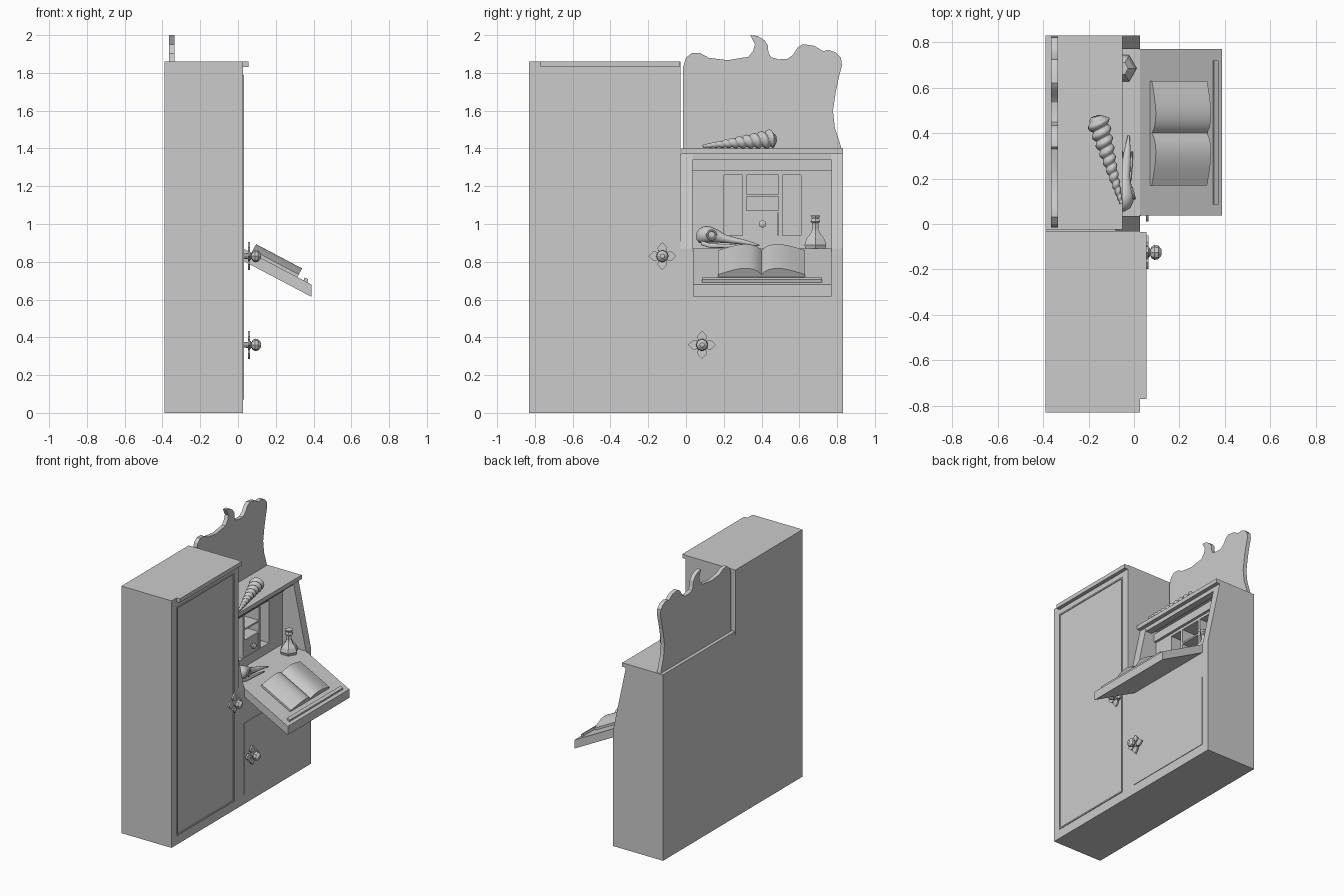
import bpy, bmesh
from math import sin, cos, pi, radians
from mathutils import Vector

if "Cube" in bpy.data.objects:
    bpy.data.objects.remove(bpy.data.objects["Cube"])

GREY = (0.6, 0.6, 0.6, 1)
mat = bpy.data.materials.new("plain grey")
mat.use_nodes = True
mat.diffuse_color = GREY
mat.node_tree.nodes["Principled BSDF"].inputs["Base Color"].default_value = GREY


def finish(name, bm, smooth=None):
    bmesh.ops.recalc_face_normals(bm, faces=bm.faces)
    me = bpy.data.meshes.new(name)
    bm.to_mesh(me)
    bm.free()
    me.materials.append(mat)
    ob = bpy.data.objects.new(name, me)
    bpy.context.collection.objects.link(ob)
    if smooth:
        bpy.ops.object.select_all(action='DESELECT')
        ob.select_set(True)
        bpy.context.view_layer.objects.active = ob
        bpy.ops.object.shade_smooth_by_angle(angle=radians(smooth))
    return ob


def box(name, x, y, z):
    """Box from (low, high) ranges."""
    bm = bmesh.new()
    bmesh.ops.create_cube(bm, size=1)
    for v in bm.verts:
        v.co = [(lo + hi) / 2 + c * (hi - lo) for c, (lo, hi) in zip(v.co, (x, y, z))]
    return finish(name, bm)


def loft(name, rings, smooth=None):
    """Skin a list of closed rings and cap both ends."""
    bm = bmesh.new()
    rows = [[bm.verts.new(p) for p in ring] for ring in rings]
    n = len(rows[0])
    for a, b in zip(rows, rows[1:]):
        for i in range(n):
            j = (i + 1) % n
            bm.faces.new((a[i], a[j], b[j], b[i]))
    bm.faces.new(rows[0])
    bm.faces.new(rows[-1])
    return finish(name, bm, smooth)


def side_prism(name, profile, y0, y1):
    """Extrude an x-z profile along y."""
    return loft(name, [[(x, y, z) for x, z in profile] for y in (y0, y1)])


def lathe(name, centre, axis, profile, sides, smooth=None):
    """Turn (distance, radius) pairs around the x or z axis."""
    rings = []
    for d, r in profile:
        ring = []
        for i in range(sides):
            a = 2 * pi * i / sides
            p = (d, r * cos(a), r * sin(a)) if axis == 'x' else (r * cos(a), r * sin(a), d)
            ring.append(Vector(centre) + Vector(p))
        rings.append(ring)
    return loft(name, rings, smooth)


BACK, FRONT = -0.39, 0.027

# Tall cupboard with cornice and door moulding
box("tall_cabinet", (BACK, FRONT), (-0.83, -0.03), (0, 1.86))
box("tall_cornice", (FRONT, 0.055), (-0.77, -0.035), (1.83, 1.86))


def frame(name, y, z, w, depth):
    (y0, y1), (z0, z1) = y, z
    x = (FRONT - 0.01, FRONT + depth)
    box(name + "_bottom", x, y, (z0, z0 + w))
    box(name + "_top", x, y, (z1 - w, z1))
    box(name + "_left", x, (y0, y0 + w), z)
    box(name + "_right", x, (y1 - w, y1), z)


frame("tall_door_moulding", (-0.77, -0.09), (0.07, 1.79), 0.01, 0.006)

# Desk carcass
box("desk_base", (BACK, FRONT), (-0.03, 0.83), (0, 0.87))
box("desk_door", (FRONT - 0.01, FRONT + 0.004), (0.035, 0.77), (0.07, 0.61))
slope = [(BACK, 0.86), (FRONT, 0.86), (FRONT, 0.87), (-0.08, 1.37), (BACK, 1.37)]
side_prism("desk_side_near", slope, -0.03, 0.035)
side_prism("desk_side_far", slope, 0.77, 0.83)
box("desk_back", (BACK, -0.36), (0.035, 0.77), (0.87, 1.37))
box("desk_top", (BACK, -0.05), (-0.025, 0.83), (1.37, 1.40))
box("front_rail", (-0.13, -0.08), (0.035, 0.77), (1.34, 1.37))
box("header_board", (-0.36, -0.15), (0.035, 0.77), (1.28, 1.34))

# Pigeonholes with a small drawer
hole = (-0.36, -0.17)
box("pigeonhole_base", hole, (0.2, 0.61), (0.87, 0.94))
box("pigeonhole_head", hole, (0.2, 0.61), (1.26, 1.28))
for i, (y0, y1) in enumerate([(0.035, 0.2), (0.3, 0.32), (0.49, 0.51), (0.61, 0.77)]):
    box(f"pigeonhole_upright_{i}", hole, (y0, y1), (0.87, 1.28))
for i, z in enumerate((1.06, 1.145)):
    box(f"pigeonhole_shelf_{i}", hole, (0.32, 0.49), (z, z + 0.012))
box("small_drawer", (-0.36, -0.173), (0.32, 0.487), (0.94, 1.06))
lathe("small_drawer_knob", (-0.175, 0.405, 1.0), 'x',
      [(0, 0.008), (0.012, 0.01), (0.02, 0.02), (0.032, 0.02), (0.04, 0.008)], 10, 40)

# Sloping writing lid with a pen ledge
side_prism("writing_lid", [(FRONT, 0.87), (0.388, 0.68), (0.388, 0.615), (FRONT, 0.805)], 0.038, 0.77)
side_prism("pen_ledge", [(0.345, 0.695), (0.352, 0.717), (0.372, 0.706), (0.365, 0.68)], 0.085, 0.72)

# Open book: humped page profile swept down the lid
down, normal = Vector((0.36, 0, -0.19)).normalized(), Vector((0.19, 0, 0.36)).normalized()


def book_ring(s, steps=24):
    start = Vector((FRONT, 0, 0.87)) + down * s
    ring = []
    for i in range(steps + 1):
        u = 2 * i / steps - 1
        t = 0.016 + 0.037 * sin(pi * abs(u) ** 0.7)
        ring.append(start + normal * t + Vector((0, 0.4 + 0.23 * u, 0)))
    ends = [Vector((0, 0.63, 0)), Vector((0, 0.17, 0))]
    return ring + [start - normal * 0.004 + e for e in ends]


loft("open_book", [book_ring(0.05), book_ring(0.325)], 35)

# Scalloped backboard
crest = [(-0.016, 1.39), (-0.016, 1.83), (0, 1.88), (0.03, 1.905), (0.075, 1.905), (0.12, 1.88),
         (0.22, 1.867), (0.33, 1.885), (0.355, 1.915), (0.365, 1.95), (0.34, 2.0), (0.38, 1.995),
         (0.415, 1.973), (0.434, 1.945), (0.436, 1.91), (0.45, 1.883), (0.49, 1.872), (0.535, 1.873),
         (0.566, 1.895), (0.593, 1.937), (0.62, 1.952), (0.68, 1.943), (0.725, 1.915), (0.755, 1.921),
         (0.79, 1.91), (0.82, 1.88), (0.826, 1.84), (0.81, 1.78), (0.793, 1.70), (0.778, 1.60),
         (0.788, 1.51), (0.808, 1.45), (0.826, 1.39)]
loft("backboard", [[(x, y, z) for y, z in crest] for x in (-0.365, -0.335)], 30)


# Quatrefoil door handles
def handle(name, y, z):
    for i in range(4):
        a = pi / 2 * i
        leaf = [(0.01, 0), (0.028, -0.022), (0.045, -0.026), (0.06, -0.014),
                (0.074, 0), (0.06, 0.014), (0.045, 0.026), (0.028, 0.022)]
        pts = [(y + r * cos(a) - s * sin(a), z + r * sin(a) + s * cos(a)) for r, s in leaf]
        loft(f"{name}_leaf_{i}", [[(x, *p) for p in pts] for x in (0.052, 0.064)])
    lathe(name + "_knob", (0, y, z), 'x',
          [(0.02, 0.012), (0.05, 0.016), (0.066, 0.022), (0.072, 0.014), (0.078, 0.026),
           (0.09, 0.033), (0.107, 0.03), (0.122, 0.012)], 8)


handle("tall_door_handle", -0.125, 0.83)
handle("desk_door_handle", 0.085, 0.36)

# Faceted bottle
lathe("bottle", (-0.055, 0.685, 0.87), 'z',
      [(0, 0.06), (0.02, 0.067), (0.05, 0.055), (0.08, 0.03), (0.1, 0.02), (0.135, 0.02),
       (0.143, 0.03), (0.16, 0.022), (0.175, 0.03)], 6)

# Spiral horn lying on the desk top
tip, root = Vector((-0.055, 0.09, 1.412)), Vector((-0.165, 0.475, 1.452))
axis = (root - tip).normalized()
across = axis.cross(Vector((0, 0, 1))).normalized()
up = across.cross(axis)
horn, count, sides = [], 150, 20
for k in range(count + 1):
    t = k / count
    centre = tip + (root - tip) * t
    ring = []
    for i in range(sides):
        a = 2 * pi * i / sides
        groove = abs(sin(a / 2 + 11 * pi * t ** 0.8))
        r = (0.008 + 0.046 * t) * (0.72 + 0.32 * groove) * min(1, 0.45 + 9 * (1 - t))
        ring.append(centre + across * r * cos(a) + up * r * sin(a))
    horn.append(ring)
loft("spiral_horn", horn, 60)


# Bird skull: head, beak and jaw from oval sections (y, z, half width, half height)
def ovals(name, sections, x=-0.045, sides=16):
    loft(name, [[(x + 0.09 * (y - 0.15) + w * cos(2 * pi * i / sides), y, z + h * sin(2 * pi * i / sides))
                 for i in range(sides)] for y, z, w, h in sections], 50)


ovals("skull_head", [(0.055, 0.935, 0.012, 0.018), (0.07, 0.938, 0.036, 0.038), (0.1, 0.945, 0.047, 0.045),
                     (0.13, 0.945, 0.046, 0.042), (0.17, 0.935, 0.032, 0.034), (0.21, 0.922, 0.022, 0.022),
                     (0.26, 0.912, 0.02, 0.017), (0.32, 0.902, 0.015, 0.012), (0.39, 0.886, 0.004, 0.004)])
for s in (-1, 1):
    ovals("skull_jaw", [(0.08, 0.9, 0.006, 0.012), (0.13, 0.885, 0.007, 0.012),
                        (0.24, 0.884, 0.007, 0.009), (0.32, 0.88, 0.004, 0.005)], -0.045 + s * 0.022)
    bpy.ops.mesh.primitive_torus_add(major_radius=0.024, minor_radius=0.006, major_segments=16, minor_segments=6,
                                     location=(-0.045 + s * 0.042, 0.135, 0.942), rotation=(0, pi / 2, s * 0.25))
    ring = bpy.context.object
    ring.name = "skull_eye_socket"
    ring.data.materials.append(mat)
